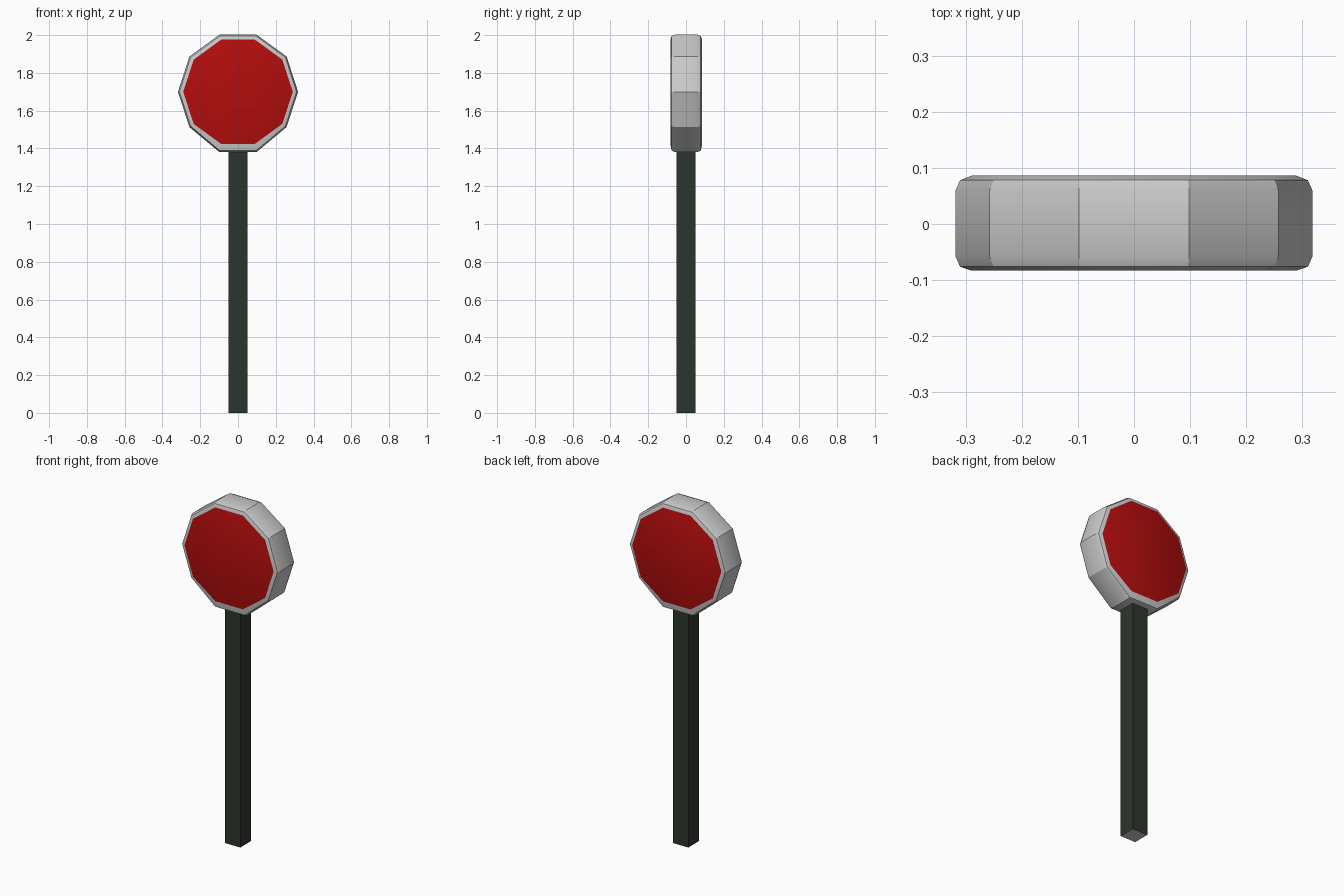
import bpy, bmesh, math

if "Cube" in bpy.data.objects:
    bpy.data.objects.remove(bpy.data.objects["Cube"])


def material(name, rgb):
    m = bpy.data.materials.new(name)
    m.diffuse_color = (*rgb, 1)
    m.use_nodes = True
    m.node_tree.nodes["Principled BSDF"].inputs["Base Color"].default_value = m.diffuse_color
    return m


def finish(name, bm, mats):
    bmesh.ops.recalc_face_normals(bm, faces=bm.faces)
    me = bpy.data.meshes.new(name)
    bm.to_mesh(me)
    bm.free()
    for m in mats:
        me.materials.append(m)
    ob = bpy.data.objects.new(name, me)
    bpy.context.collection.objects.link(ob)
    return ob


grey = material("grey", (0.8, 0.8, 0.8))
red = material("red", (0.45, 0.004, 0.004))
dark = material("dark_green", (0.025, 0.036, 0.025))

# Sign head: ten-sided disc lofted front to back with rounded rims, red on both faces
CENTRE_Z, SIDES = 1.7, 10
profile = [(-0.083, 0.29), (-0.076, 0.31), (-0.058, 0.318),
           (0.060, 0.318), (0.078, 0.31), (0.086, 0.29)]
bm = bmesh.new()
rings = []
for y, r in profile:
    ring = []
    for i in range(SIDES):
        a = math.tau * i / SIDES
        z = CENTRE_Z + r * math.sin(a)
        # bottom side of the rim sits slightly lower, where it meets the post
        if r > 0.3 and math.sin(a) < -0.9:
            z -= 0.017
        ring.append(bm.verts.new((r * math.cos(a), y, z)))
    rings.append(ring)
for a, b in zip(rings, rings[1:]):
    for i in range(SIDES):
        j = (i + 1) % SIDES
        bm.faces.new((a[i], a[j], b[j], b[i]))
for ring in (rings[0], rings[-1]):
    bm.faces.new(ring).material_index = 1
head = finish("sign_head", bm, [grey, red])
bpy.context.view_layer.objects.active = head
head.select_set(True)
bpy.ops.object.shade_smooth_by_angle(angle=math.radians(28))

# Square post with a grey underside
POST_TOP = 1.385
bm = bmesh.new()
bmesh.ops.create_cube(bm, size=1)
bmesh.ops.scale(bm, vec=(0.1, 0.1, POST_TOP), verts=bm.verts)
bmesh.ops.translate(bm, vec=(0, 0, POST_TOP / 2), verts=bm.verts)
for f in bm.faces:
    f.material_index = 1 if f.calc_center_median().z < 0.01 else 0
finish("post", bm, [dark, grey])
